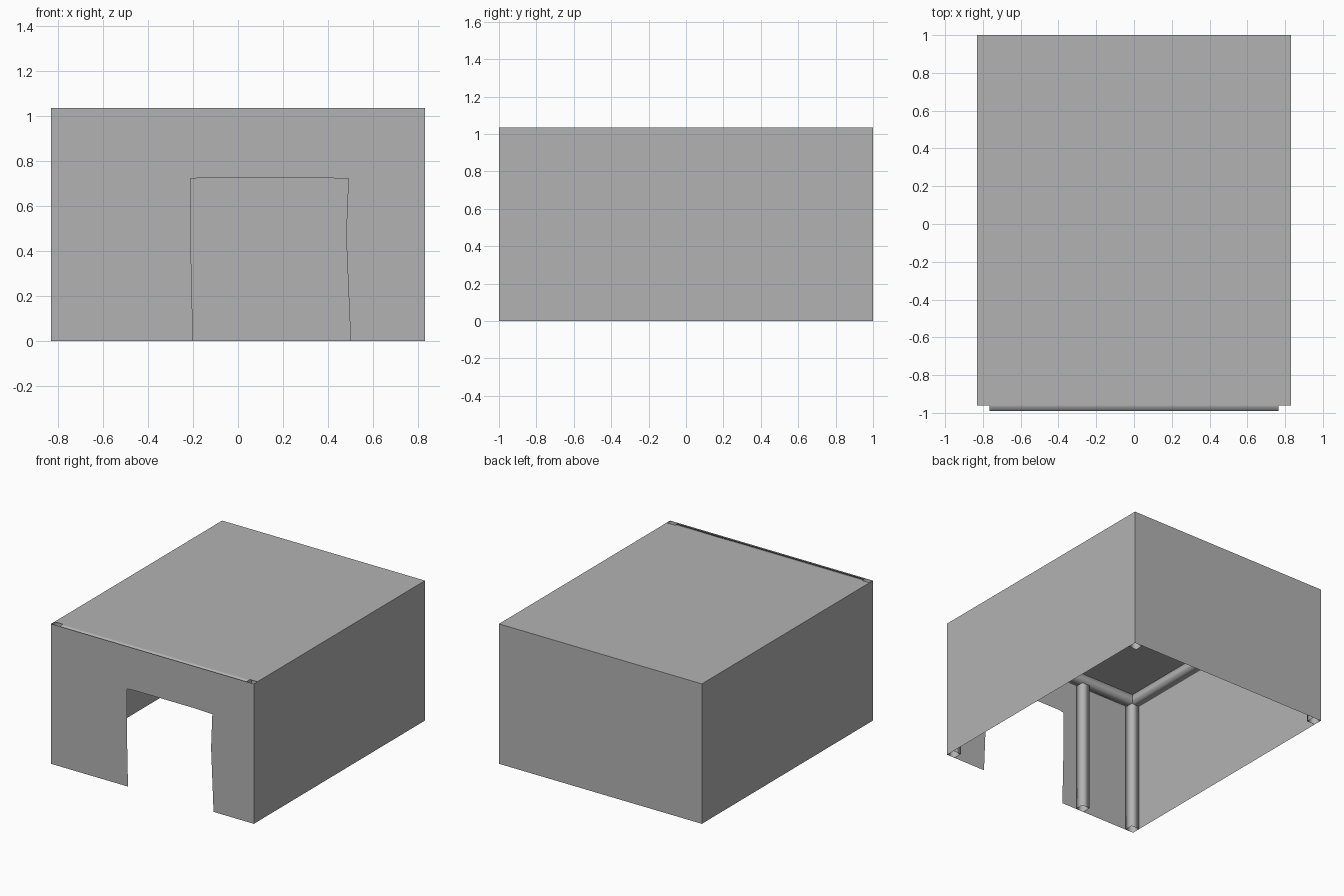
import bpy

cube = bpy.data.objects.get("Cube")
if cube:
    bpy.data.objects.remove(cube, do_unlink=True)

mat = bpy.data.materials.new("light grey")
mat.use_nodes = True
GREY = (0.45, 0.45, 0.45, 1)
mat.diffuse_color = GREY
mat.node_tree.nodes["Principled BSDF"].inputs["Base Color"].default_value = GREY

X, Y, H, T = 0.83, 1.0, 1.035, 0.065   # half width, half depth, height, tube size


def add_mesh(name, verts, faces, smooth=False):
    mesh = bpy.data.meshes.new(name)
    mesh.from_pydata(verts, [], faces)
    mesh.materials.append(mat)
    for p in mesh.polygons:
        p.use_smooth = smooth
    obj = bpy.data.objects.new(name, mesh)
    bpy.context.collection.objects.link(obj)
    return obj


def sheet(name, verts):
    return add_mesh(name, verts, [tuple(range(len(verts)))])


def tube(name, axis, start, end, center, size=T):
    """Open-ended square tube along an axis, centred on the other two."""
    h = size / 2
    verts = []
    for along in (start, end):
        for du, dv in ((-h, -h), (h, -h), (h, h), (-h, h)):
            v = [center[0] + du, center[1] + dv]
            v.insert(axis, along)
            verts.append(v)
    faces = [(i, (i + 1) % 4, (i + 1) % 4 + 4, i + 4) for i in range(4)]
    if axis == 1:
        faces = [f[::-1] for f in faces]
    return add_mesh(name, verts, faces, smooth=True)


# Thin outer panels
sheet("back_wall", [(X, Y, 0), (-X, Y, 0), (-X, Y, H), (X, Y, H)])
sheet("left_wall", [(X, -Y, 0), (X, Y, 0), (X, Y, H), (X, -Y, H)])
sheet("right_wall", [(-X, Y, 0), (-X, -Y, 0), (-X, -Y, H), (-X, Y, H)])
sheet("roof", [(-X, -0.96, H), (X, -0.96, H), (X, Y, H), (-X, Y, H)])

# Front panel outline with the slightly slack doorway
front = [(-X, 0), (-0.2, 0), (-0.21, 0.45), (-0.21, 0.72), (-0.15, 0.725),
         (0.34, 0.725), (0.49, 0.72), (0.48, 0.47), (0.5, 0), (X, 0), (X, H), (-X, H)]
sheet("front_wall", [(x, -Y, z) for x, z in front])

# Frame posts sit just inside the panels
e = 0.002 + T / 2
for sx, side in ((1, "left"), (-1, "right")):
    for sy, end in ((-1, "front"), (1, "back")):
        tube(f"{end}_{side}_post", 2, 0, H - 0.003, (sx * (X - e), sy * (Y - e)))
tube("door_post", 2, 0, H - 0.003, (-0.355, -Y + e))

# Roof beams run between the posts
zb = H - 0.003 - T / 2
for sx, side in ((1, "left"), (-1, "right")):
    tube(f"{side}_beam", 1, -Y + T, Y - T, (sx * (X - e), zb))
tube("back_beam", 0, -X + T, X - T, (Y - e, zb))
tube("front_beam", 0, -X + T, X - T, (-Y + e + 0.008, zb))
